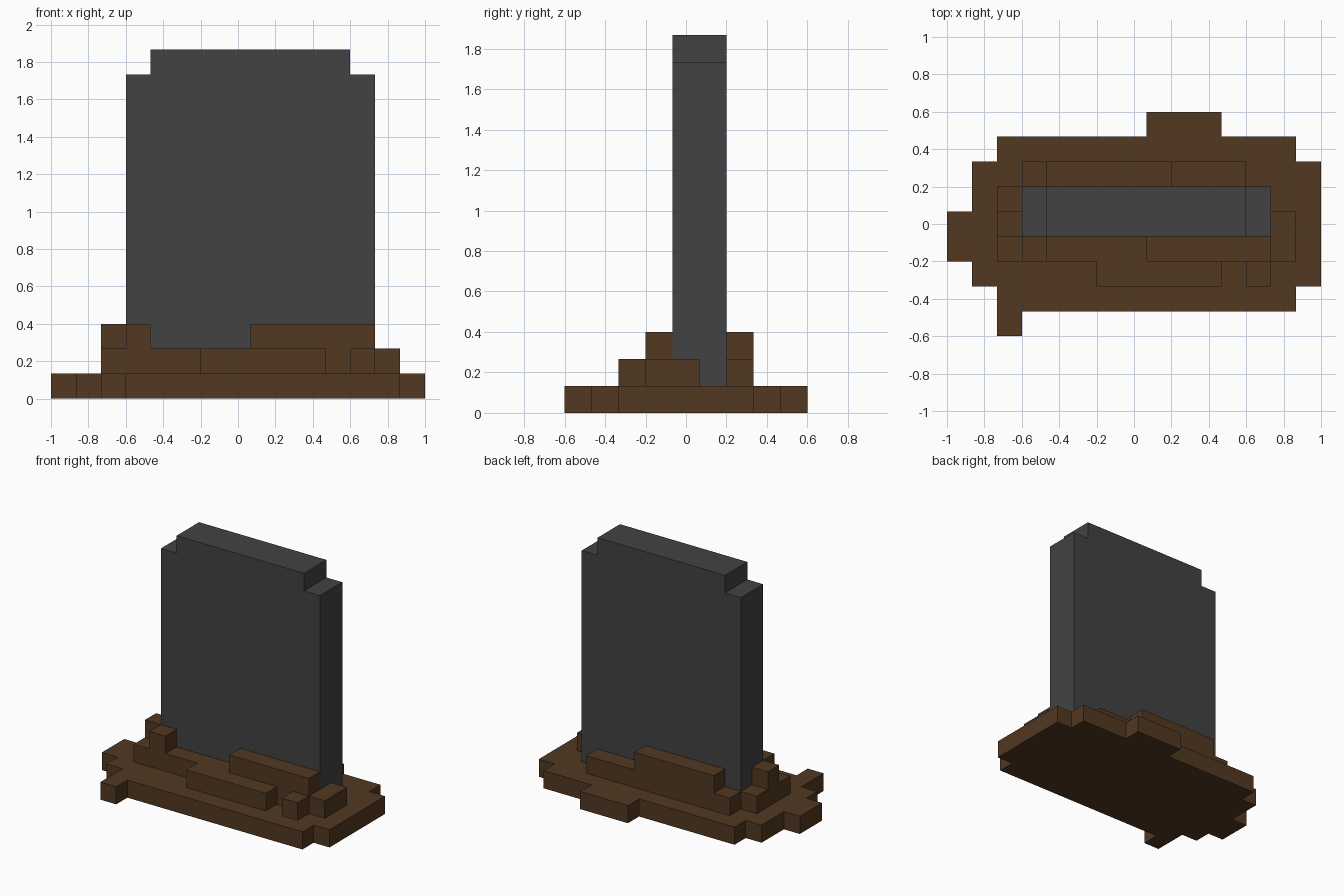
import bpy, bmesh
from mathutils import Vector

if "Cube" in bpy.data.objects:
    bpy.data.objects.remove(bpy.data.objects["Cube"])

U = 2 / 15                        # one block of the grid
ORIGIN = Vector((-1, -0.6, 0))


def material(name, color):
    m = bpy.data.materials.new(name)
    m.diffuse_color = (*color, 1)
    m.use_nodes = True
    m.node_tree.nodes["Principled BSDF"].inputs["Base Color"].default_value = m.diffuse_color
    return m


def prism(name, points, start, end, mat, axis="z"):
    """Extrude an outline given in grid blocks, along z or along y."""
    def place(a, b, c):
        return ORIGIN + U * Vector((a, b, c) if axis == "z" else (a, c, b))

    bm = bmesh.new()
    face = bm.faces.new([bm.verts.new(place(a, b, start)) for a, b in points])
    moved = bmesh.ops.extrude_face_region(bm, geom=[face])
    verts = [v for v in moved["geom"] if isinstance(v, bmesh.types.BMVert)]
    bmesh.ops.translate(bm, verts=verts, vec=place(0, 0, end) - place(0, 0, start))
    bmesh.ops.recalc_face_normals(bm, faces=bm.faces)
    mesh = bpy.data.meshes.new(name)
    bm.to_mesh(mesh)
    bm.free()
    mesh.materials.append(mat)
    obj = bpy.data.objects.new(name, mesh)
    bpy.context.collection.objects.link(obj)
    return obj


def rect(x0, x1, y0, y1):
    return [(x0, y0), (x1, y0), (x1, y1), (x0, y1)]


stone = material("dark grey stone", (0.0545, 0.0545, 0.0545))
soil = material("brown soil", (0.0844, 0.0395, 0.0159))

# Ragged ground patch
prism("ground_patch", [
    (2, 0), (3, 0), (3, 1), (14, 1), (14, 2), (15, 2), (15, 7), (14, 7),
    (14, 8), (11, 8), (11, 9), (8, 9), (8, 8), (2, 8), (2, 7), (1, 7),
    (1, 5), (0, 5), (0, 3), (1, 3), (1, 2), (2, 2)], 0, 1, soil)

# Second layer of soil heaped round the stone
prism("front_soil_bank", [
    (2, 3), (6, 3), (6, 2), (11, 2), (11, 3), (12, 3), (12, 2), (13, 2),
    (13, 3), (14, 3), (14, 5), (13, 5), (13, 4), (3, 4), (3, 6), (2, 6)], 1, 2, soil)
prism("back_soil_bank", rect(3, 12, 6, 7), 1, 2, soil)

# Top clods of soil
for name, box in {
    "front_soil_ridge": (8, 13, 3, 4),
    "front_left_clod": (3, 4, 3, 4),
    "left_clod": (2, 3, 4, 5),
    "back_soil_ridge": (4, 9, 6, 7),
}.items():
    prism(name, rect(*box), 2, 3, soil)

# Upright stone slab with notched top corners
prism("stone_slab", [
    (3, 1), (13, 1), (13, 13), (12, 13), (12, 14), (4, 14), (4, 13), (3, 13)],
    4, 6, stone, axis="y")
